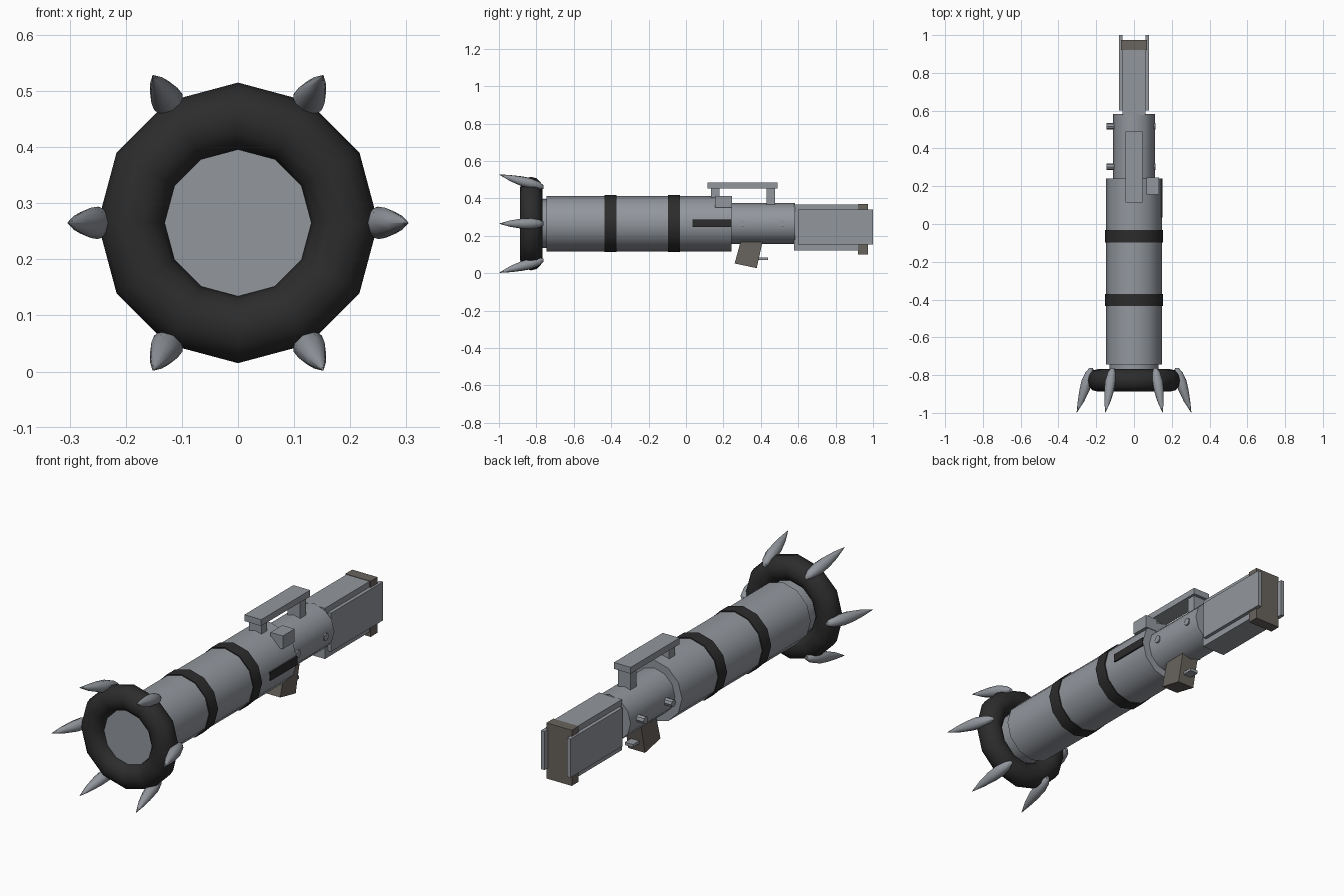
import bpy, bmesh
from math import radians, pi, cos, sin
from mathutils import Vector

if "Cube" in bpy.data.objects:
    bpy.data.objects.remove(bpy.data.objects["Cube"])

AXIS = 0.265  # height of the barrel axis


def material(name, rgb):
    m = bpy.data.materials.new(name)
    m.diffuse_color = (*rgb, 1)
    m.use_nodes = True
    m.node_tree.nodes["Principled BSDF"].inputs["Base Color"].default_value = m.diffuse_color
    return m


BLACK = material("black_rubber", (0.025, 0.025, 0.025))
BROWN = material("brown_grip", (0.14, 0.125, 0.11))
STEEL = material("steel", (0.29, 0.31, 0.34))


def build(name, verts, faces, mat=STEEL, smooth=None):
    me = bpy.data.meshes.new(name)
    me.from_pydata(verts, [], faces)
    bm = bmesh.new()
    bm.from_mesh(me)
    bmesh.ops.recalc_face_normals(bm, faces=bm.faces)
    bm.to_mesh(me)
    bm.free()
    ob = bpy.data.objects.new(name, me)
    bpy.context.collection.objects.link(ob)
    me.materials.append(mat)
    if smooth:
        bpy.ops.object.select_all(action='DESELECT')
        ob.select_set(True)
        bpy.context.view_layer.objects.active = ob
        bpy.ops.object.shade_smooth_by_angle(angle=radians(smooth))
    return ob


def lathe(name, profile, mat=STEEL, n=12, closed=False, smooth=40):
    """Revolve (y, radius) points about the barrel axis."""
    verts = [(r * sin(2 * pi * i / n), y, AXIS + r * cos(2 * pi * i / n))
             for y, r in profile for i in range(n)]
    k = len(profile)
    faces = [(a * n + i, a * n + (i + 1) % n, (a + 1) % k * n + (i + 1) % n, (a + 1) % k * n + i)
             for a in range(k if closed else k - 1) for i in range(n)]
    if not closed:
        faces += [tuple(range(n)), tuple(range((k - 1) * n, k * n))]
    return build(name, verts, faces, mat, smooth)


def prism(name, x0, x1, outline, mat=STEEL):
    """Extrude a (y, z) outline from x0 to x1."""
    n = len(outline)
    verts = [(x, y, z) for x in (x0, x1) for y, z in outline]
    faces = [(i, (i + 1) % n, n + (i + 1) % n, n + i) for i in range(n)]
    return build(name, verts, faces + [tuple(range(n)), tuple(range(n, 2 * n))], mat)


def box(name, x0, x1, y0, y1, z0, z1, mat=STEEL):
    return prism(name, x0, x1, [(y0, z0), (y1, z0), (y1, z1), (y0, z1)], mat)


# Barrel, neck with muzzle disc, and rear tube
lathe("barrel", [(-0.745, 0.148), (0.242, 0.148)])
lathe("muzzle_neck", [(-0.84, 0.131), (-0.74, 0.131)])
lathe("rear_tube", [(0.20, 0.11), (0.582, 0.11)])

# Straps around the barrel
for i, y in enumerate((-0.403, -0.065)):
    lathe(f"strap_{i + 1}", [(y - 0.032, 0.153), (y + 0.032, 0.153)], BLACK)

# Muzzle tyre
lathe("muzzle_tyre", [(-0.828 + 0.06 * sin(2 * pi * i / 12), 0.19 + 0.06 * cos(2 * pi * i / 12))
                      for i in range(12)], BLACK, closed=True, smooth=60)

# Curved claws around the tyre: (y, distance from axis, thickness)
rings = [(-0.762, 0.226, 0.010), (-0.785, 0.236, 0.021), (-0.83, 0.249, 0.029),
         (-0.88, 0.262, 0.027), (-0.94, 0.281, 0.017), (-0.998, 0.303, 0.001)]
for c in range(6):
    a = c * pi / 3
    out, side = Vector((cos(a), 0, sin(a))), Vector((-sin(a), 0, cos(a)))
    verts = [Vector((0, y, AXIS)) + out * (d + t * cos(k * pi / 4)) + side * t * sin(k * pi / 4)
             for y, d, t in rings for k in range(8)]
    faces = [(r * 8 + k, r * 8 + (k + 1) % 8, r * 8 + 8 + (k + 1) % 8, r * 8 + 8 + k)
             for r in range(5) for k in range(8)]
    build(f"claw_{c + 1}", verts, faces + [tuple(range(8)), tuple(range(40, 48))], smooth=50)

# Cross bolts, longer on the left
for i, y in enumerate((0.303, 0.517)):
    prism(f"bolt_{i + 1}", -0.146, 0.113,
          [(y + 0.018 * cos(k * pi / 4), AXIS + 0.018 * sin(k * pi / 4)) for k in range(8)])

# Rear box with side plates and butt pad
box("rear_box", -0.062, 0.062, 0.578, 0.945, 0.122, 0.368)
box("butt_pad", -0.068, 0.068, 0.92, 0.973, 0.1, 0.37, BROWN)
for name, s in (("left", -1), ("right", 1)):
    box(f"{name}_side_plate", s * 0.06, s * 0.079, 0.6, 1.0, 0.153, 0.34)

# Top rail, its posts and the sight block
box("top_rail", -0.046, 0.044, 0.115, 0.49, 0.454, 0.485)
box("rail_front_post", -0.034, 0.032, 0.133, 0.178, 0.35, 0.456)
box("rail_rear_post", -0.034, 0.032, 0.43, 0.475, 0.365, 0.456)
box("sight_block", 0.066, 0.132, 0.155, 0.245, 0.35, 0.414)

# Dark rail on the right flank
box("side_rail", 0.135, 0.151, 0.035, 0.242, 0.247, 0.287, BLACK)

# Grip and trigger
prism("grip", -0.045, 0.045, [(0.295, 0.18), (0.412, 0.18), (0.378, 0.027), (0.26, 0.052)], BROWN)
box("trigger", -0.022, 0.022, 0.37, 0.438, 0.07, 0.084)
